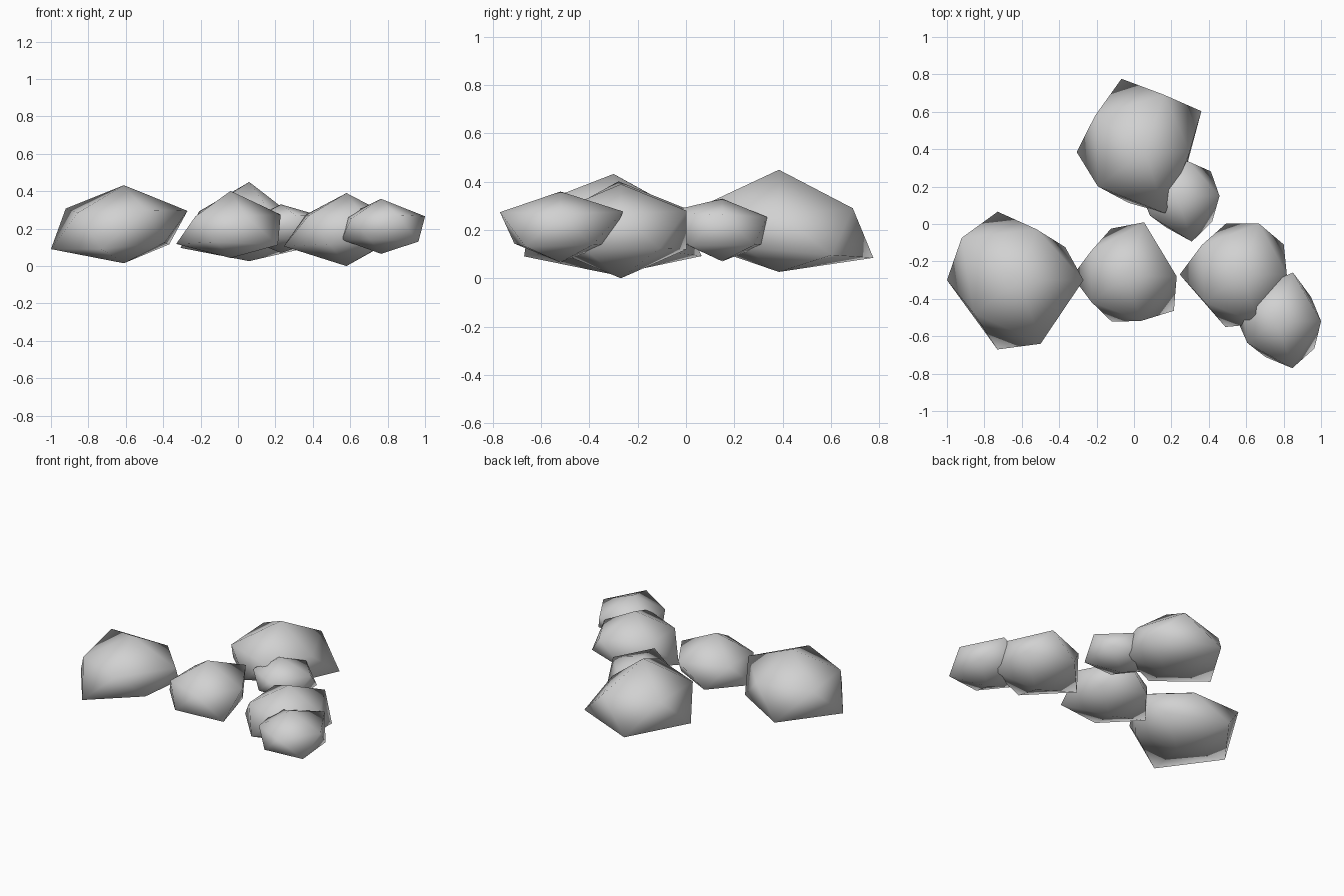
import bpy
import bmesh
import math

default_cube = bpy.data.objects.get("Cube")
if default_cube:
    bpy.data.objects.remove(default_cube, do_unlink=True)

# Single stone colour
stone = bpy.data.materials.new("stone_grey")
stone.use_nodes = True
colour = (0.64, 0.64, 0.64, 1)
stone.diffuse_color = colour
stone.node_tree.nodes["Principled BSDF"].inputs["Base Color"].default_value = colour

CENTRE_HEIGHT = 0.2
FLATTEN = 0.56


def vertex_order(vert):
    """Order from bottom to top, counter-clockwise from +x within each ring."""
    angle = math.degrees(math.atan2(vert.co.y, vert.co.x)) % 360
    if math.hypot(vert.co.x, vert.co.y) < 0.01 or angle > 359:
        angle = 0
    return (round(vert.co.z, 1), angle)


def make_rock(name, x, y, bottom, lower, upper, top):
    """Flattened icosphere whose vertices are pushed to individual radii."""
    bm = bmesh.new()
    bmesh.ops.create_icosphere(bm, subdivisions=1, radius=1)
    radii = [bottom, *lower, *upper, top]
    for vert, radius in zip(sorted(bm.verts, key=vertex_order), radii):
        vert.co = vert.co.normalized() * radius
        vert.co.z *= FLATTEN
    bmesh.ops.recalc_face_normals(bm, faces=bm.faces)
    for face in bm.faces:
        face.smooth = True
    mesh = bpy.data.meshes.new(name)
    bm.to_mesh(mesh)
    bm.free()
    mesh.materials.append(stone)
    rock = bpy.data.objects.new(name, mesh)
    rock.location = (x, y, CENTRE_HEIGHT)
    bpy.context.collection.objects.link(rock)
    return rock


# Large rock standing on the right side
make_rock("right_large_rock", -0.61, -0.30, bottom=0.33,
          lower=(0.335, 0.43, 0.436, 0.436, 0.30),
          upper=(0.38, 0.32, 0.43, 0.34, 0.40), top=0.415)

# Middle rock
make_rock("middle_rock", -0.04, -0.28, bottom=0.28,
          lower=(0.25, 0.30, 0.325, 0.285, 0.35),
          upper=(0.30, 0.34, 0.26, 0.26, 0.28), top=0.36)

# Left pair of overlapping rocks
make_rock("left_rock", 0.58, -0.27, bottom=0.357,
          lower=(0.305, 0.32, 0.375, 0.33, 0.30),
          upper=(0.265, 0.32, 0.30, 0.28, 0.31), top=0.34)
make_rock("left_small_rock", 0.765, -0.52, bottom=0.24,
          lower=(0.25, 0.23, 0.235, 0.225, 0.276),
          upper=(0.263, 0.306, 0.265, 0.22, 0.295), top=0.285)

# Back pair of overlapping rocks
make_rock("back_large_rock", 0.06, 0.385, bottom=0.31,
          lower=(0.415, 0.46, 0.41, 0.32, 0.28),
          upper=(0.265, 0.36, 0.37, 0.35, 0.385), top=0.446)
make_rock("back_small_rock", 0.23, 0.15, bottom=0.232,
          lower=(0.25, 0.22, 0.21, 0.20, 0.26),
          upper=(0.254, 0.217, 0.22, 0.20, 0.287), top=0.232)
